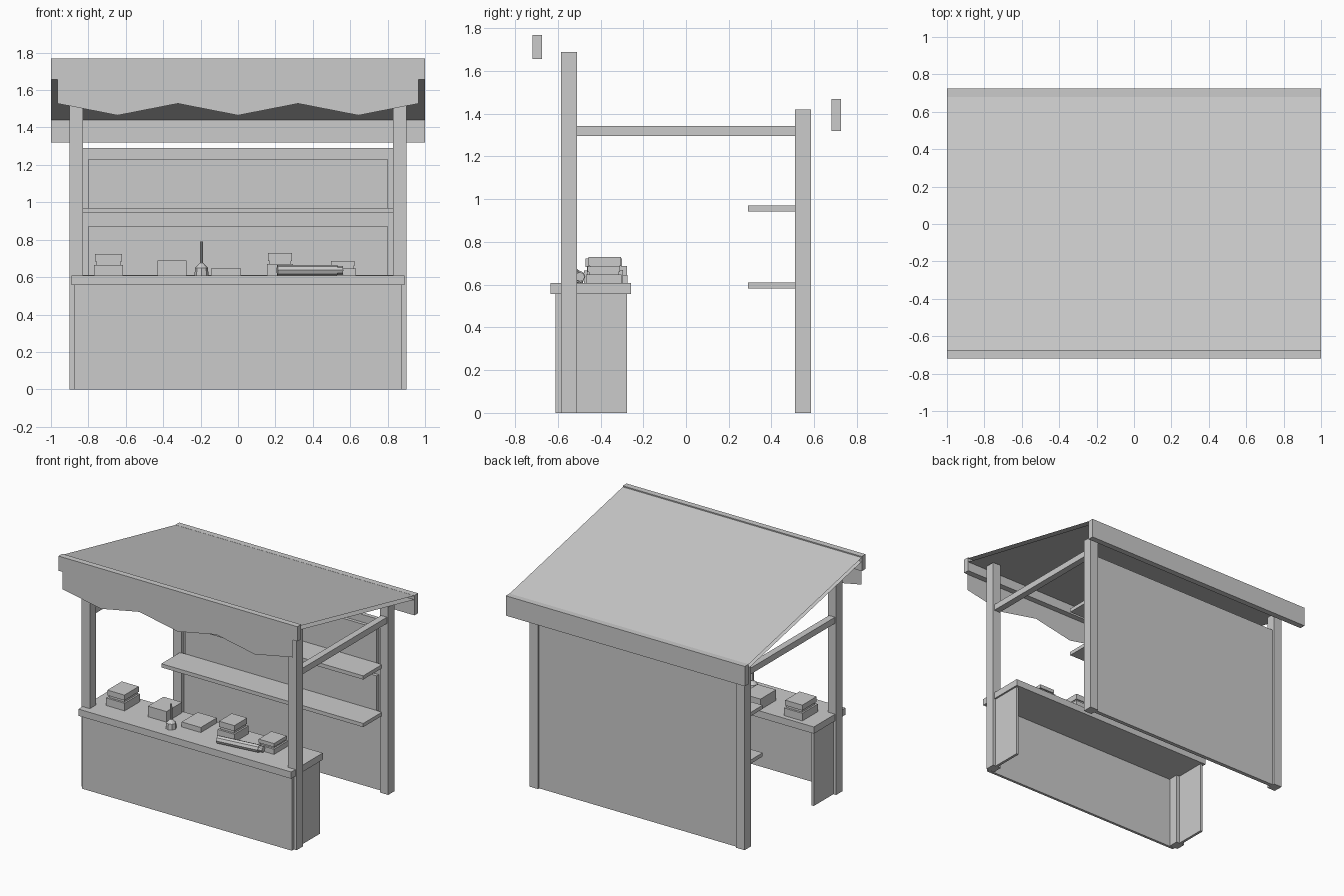
import bpy, bmesh, math
from mathutils import Vector

if "Cube" in bpy.data.objects:
    bpy.data.objects.remove(bpy.data.objects["Cube"])


def mesh_object(name, verts, faces):
    me = bpy.data.meshes.new(name)
    me.from_pydata(verts, [], faces)
    ob = bpy.data.objects.new(name, me)
    bpy.context.collection.objects.link(ob)
    return ob


def box(name, x, y, z):
    """Axis-aligned box from (min, max) ranges."""
    me = bpy.data.meshes.new(name)
    bm = bmesh.new()
    bmesh.ops.create_cube(bm, size=1)
    for v in bm.verts:
        v.co = [(r[0] + r[1]) / 2 + c * (r[1] - r[0]) for r, c in zip((x, y, z), v.co)]
    bm.to_mesh(me)
    bm.free()
    ob = bpy.data.objects.new(name, me)
    bpy.context.collection.objects.link(ob)
    return ob


def rod(name, a, b, r1, r2, sides=8):
    """Tapered cylinder between two points."""
    a, b = Vector(a), Vector(b)
    me = bpy.data.meshes.new(name)
    bm = bmesh.new()
    bmesh.ops.create_cone(bm, cap_ends=True, segments=sides, radius1=r1, radius2=r2, depth=(b - a).length)
    bm.to_mesh(me)
    bm.free()
    ob = bpy.data.objects.new(name, me)
    ob.location = (a + b) / 2
    ob.rotation_euler = (b - a).to_track_quat('Z', 'Y').to_euler()
    bpy.context.collection.objects.link(ob)
    return ob


# Posts, side beams and counter ends, one set per side
for side, s in (("left", -1), ("right", 1)):
    def span(a, b):
        return tuple(sorted((s * a, s * b)))
    box(side + "_front_post", span(.83, .90), (-.585, -.51), (0, 1.69))
    box(side + "_back_post", span(.83, .90), (.51, .585), (0, 1.42))
    box(side + "_side_beam", span(.84, .89), (-.51, .51), (1.295, 1.342))
    box(side + "_counter_end", span(.857, .877), (-.59, -.275), (0, .557))

# Counter, open at the back
box("counter_front", (-.877, .877), (-.61, -.59), (0, .557))
box("counter_top", (-.89, .89), (-.635, -.257), (.557, .608))

# Back wall, shelves and the boards behind them
box("back_wall", (-.83, .83), (.54, .57), (0, 1.29))
for i, z in enumerate((.61, .97)):
    box(f"shelf_{i}", (-.845, .845), (.29, .515), (z - .028, z))
    box(f"shelf_board_{i}", (-.80, .80), (.515, .54), (z - .028, z + .262))

# Roof: thin open-ended top and bottom sheets between two fascia boards
for name, dz in (("roof_top", 0), ("roof_underside", -.03)):
    mesh_object(name, [(-1, -.675, 1.76 + dz), (1, -.675, 1.76 + dz),
                       (1, .685, 1.468 + dz), (-1, .685, 1.468 + dz)],
                [(0, 1, 2, 3) if dz == 0 else (3, 2, 1, 0)])
box("front_fascia", (-1, 1), (-.718, -.673), (1.657, 1.768))
box("back_fascia", (-1, 1), (.68, .725), (1.32, 1.47))

# Zigzag cloth valance
n = 6
xs = [-.965 + 1.93 * i / n for i in range(n + 1)]
verts = [(x, -.72, 1.665) for x in xs]
verts += [(x, -.72, 1.465 if i % 2 else 1.528) for i, x in enumerate(xs)]
mesh_object("valance", verts, [(i + n + 1, i + n + 2, i + 1, i) for i in range(n)])

# Goods on the counter: centre x, centre y, width, total height, has lid
goods = [(-.692, -.385, .155, .115, True), (-.352, -.37, .155, .08, False),
         (-.065, -.37, .16, .038, False), (.225, -.38, .14, .122, True),
         (.56, -.385, .14, .078, True)]
for i, (x, y, w, h, lid) in enumerate(goods):
    def tier(name, wx, z0, z1):
        box(f"{name}_{i}", (x - wx / 2, x + wx / 2), (y - wx * .6, y + wx * .6),
            (.608 + z0 * h, .608 + z1 * h))
    if lid:
        tier("goods_base", w, 0, .5)
        tier("goods_neck", w - .025, .5, .65)
        tier("goods_lid", w - .012, .65, 1)
    else:
        tier("goods_box", w, 0, 1)

# Bottle
bx, by = -.195, -.52
rod("bottle_body", (bx, by, .608), (bx, by, .65), .038, .034)
rod("bottle_shoulder", (bx, by, .65), (bx, by, .675), .034, .009)
rod("bottle_neck", (bx, by, .675), (bx, by, .79), .009, .007)

# Rolled bundle lying on the counter
rod("roll", (.21, -.54, .637), (.53, -.50, .637), .029, .029)
rod("roll_tip", (.53, -.50, .637), (.56, -.496, .637), .022, .022)
